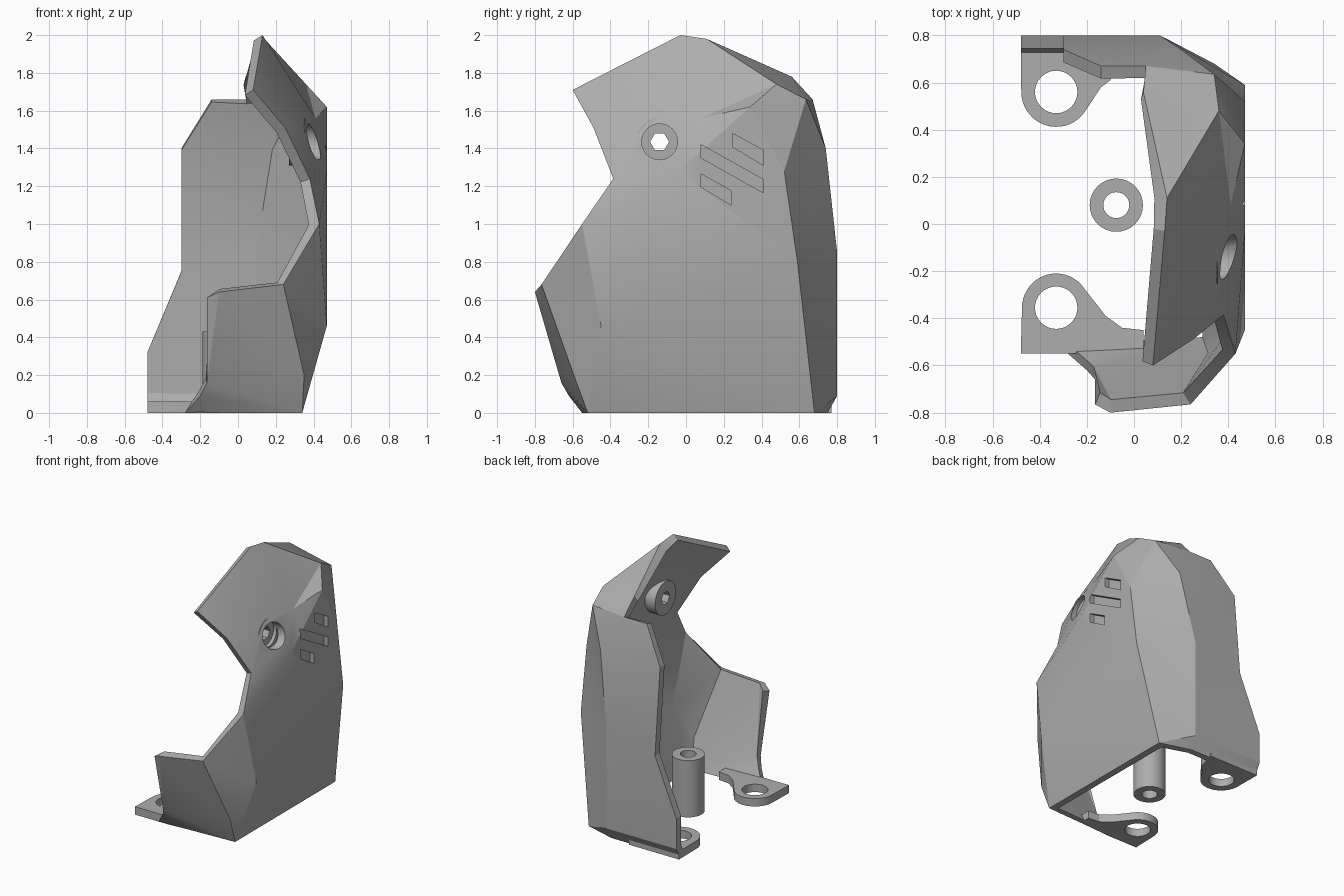
import bpy, bmesh, math
from mathutils import Vector

if "Cube" in bpy.data.objects:
    bpy.data.objects.remove(bpy.data.objects["Cube"])

grey = bpy.data.materials.new("plain_grey")
grey.diffuse_color = (0.42, 0.42, 0.42, 1)
grey.use_nodes = True
grey.node_tree.nodes["Principled BSDF"].inputs["Base Color"].default_value = grey.diffuse_color


def add_object(name, bm):
    mesh = bpy.data.meshes.new(name)
    bm.to_mesh(mesh)
    bm.free()
    mesh.materials.append(grey)
    ob = bpy.data.objects.new(name, mesh)
    bpy.context.collection.objects.link(ob)
    return ob


def prism(name, pts, a, b):
    """Closed prism: 3D outline pts moved by vector a, extruded by vector b."""
    bm = bmesh.new()
    face = bm.faces.new([bm.verts.new(Vector(p) + Vector(a)) for p in pts])
    new = bmesh.ops.extrude_face_region(bm, geom=[face])["geom"]
    bmesh.ops.translate(bm, vec=b, verts=[v for v in new if isinstance(v, bmesh.types.BMVert)])
    # extruding a region may drop the starting cap, so close any open side
    bmesh.ops.holes_fill(bm, edges=[e for e in bm.edges if e.is_boundary], sides=0)
    bmesh.ops.recalc_face_normals(bm, faces=bm.faces)
    return add_object(name, bm)


def arc(cx, cy, r, a0, a1, n):
    return [(cx + r * math.cos(math.radians(a0 + (a1 - a0) * i / n)),
             cy + r * math.sin(math.radians(a0 + (a1 - a0) * i / n))) for i in range(n + 1)]


def z_rod(name, pts, z0, z1):
    return prism(name, [(x, y, 0) for x, y in pts], (0, 0, z0), (0, 0, z1 - z0))


def x_rod(name, pts, x0, x1):
    return prism(name, [(0, y, z) for y, z in pts], (x0, 0, 0), (x1 - x0, 0, 0))


def circle(cx, cy, r, n=32):
    return arc(cx, cy, r, 0, 360, n)[:-1]


def finish(ob, cutters=(), angle=22):
    """Cut, apply the modifiers and smooth the shallow edges."""
    for c in cutters:
        c.hide_render = True
        m = ob.modifiers.new("cut", 'BOOLEAN')
        m.operation, m.solver, m.object = 'DIFFERENCE', 'EXACT', c
    bpy.ops.object.select_all(action='DESELECT')
    ob.select_set(True)
    bpy.context.view_layer.objects.active = ob
    bpy.ops.object.convert(target='MESH')
    bpy.ops.object.shade_smooth_by_angle(angle=math.radians(angle))


# Corner points of the outer skin
P = {
    # front panel and its lower edge
    "A0": (-.165, -.765, .61), "A": (-.10, -.80, .64), "B": (.24, -.765, .68),
    "X1": (-.165, -.66, .16), "X2": (-.20, -.62, .09), "X3": (-.28, -.55, 0),
    "Y": (.35, -.594, .20), "O2": (.34, -.52, 0),
    # open front edge up to the crest
    "C": (.43, -.55, 1.0), "D": (.38, -.385, 1.24), "E": (.25, -.49, 1.51),
    "F": (.08, -.60, 1.71), "G": (.13, -.03, 2.0), "R": (.14, .11, 1.98),
    "J": (.04, .56, 1.78), "J0": (.05, .67, 1.66), "H": (.34, .635, 1.66),
    # side panel
    "H2": (.36, .48, 1.74), "M": (.47, .34, 1.62), "L": (.47, -.04, 1.28),
    "T1": (.36, -.20, 1.53), "T2": (.41, .08, 1.56), "K": (.47, -.45, .46),
    "V": (.47, .52, 1.28), "Q": (.47, .59, .80), "O": (.34, .68, 0),
    # back panel
    "P2": (.20, .74, 1.4), "P3": (.11, .80, .85), "P4": (.11, .80, .09), "P5": (.10, .75, 0),
    "W1": (-.14, .67, 1.66), "W2": (-.30, .74, 1.4), "W3": (-.30, .80, .75),
    "W4": (-.48, .80, .32), "W5": (-.48, .80, .09), "W6": (-.48, .75, 0),
}
PANELS = {
    "front": "A0 A X1|A B Y X1|X1 Y O2|X1 O2 X2|X2 O2 X3",
    "lower_side": "B C K|B K Y|Y K O2|K O O2|K Q O",
    "side": "K L M V Q|C D L|C L K",
    "upper_side": "D E T1|D T1 L|E F T1|F G T1|G R T2 T1|R H2 T2|H2 M T2|T1 T2 L|T2 M L",
    "top": "R J H|R H H2|J J0 H|H2 H M",
    "corner": "H V M|H P2 V|P2 P3 V|P3 Q V|P3 P4 Q|P4 O Q|P4 P5 O",
    "back": "J0 W1 W2 P2|J0 P2 H|W2 W3 P3 P2|W3 W4 W5 P4 P3|W5 W6 P5 P4",
}

# Faceted shell, thickened inwards
bm = bmesh.new()
vert = {k: bm.verts.new(p) for k, p in P.items()}
side = None
for panel in PANELS.values():
    for f in panel.split("|"):
        face = bm.faces.new([vert[k] for k in f.split()])
        if f == "K L M V Q":
            side = face
bmesh.ops.recalc_face_normals(bm, faces=bm.faces)
side.normal_update()
if side.normal.x < 0:
    bmesh.ops.reverse_faces(bm, faces=bm.faces)
shell = add_object("shell", bm)
sol = shell.modifiers.new("wall", 'SOLIDIFY')
sol.thickness, sol.offset, sol.use_even_offset = 0.055, -1, True

# Slanted vents and screw pocket cutters
slots = [[(.08, 1.42), (.41, 1.235), (.41, 1.165), (.08, 1.35)],
         [(.245, 1.48), (.41, 1.39), (.41, 1.31), (.245, 1.41)],
         [(.08, 1.265), (.24, 1.175), (.24, 1.10), (.08, 1.195)]]
vents = [x_rod("vent_cutter", s, .435, .6) for s in slots]
SY, SZ = -.14, 1.435
pocket = x_rod("pocket_cutter", circle(SY, SZ, .095), .33, .7)
bore = x_rod("bore_cutter", circle(SY, SZ, .05, 6), .1, .7)
finish(shell, vents + [pocket, bore])
# keep the bottom rim flat on the ground
for v in shell.data.vertices:
    if v.co.z < .035:
        v.co.z = 0

# Screw boss behind the pocket
boss = x_rod("screw_boss", circle(SY, SZ, .125), .27, .355)
finish(boss, [pocket, bore])

# Hollow post
post = z_rod("post", circle(-.075, .08, .113), 0, .43)
post_hole = z_rod("post_hole_cutter", circle(-.075, .08, .055), -.1, .6)
finish(post, [post_hole])

# Mounting tabs with holes
back_pts = [(-.48, .77)] + arc(-.33, .56, .148, 180, 325, 18) + [(-.14, .58), (-.10, .61), (-.06, .77)]
front_pts = [(-.48, -.55)] + arc(-.33, -.355, .145, 180, 45, 18) + \
    [(-.12, -.39), (-.05, -.44), (.04, -.45), (.04, -.53), (-.20, -.55)]
for name, pts, cy in (("back_tab", back_pts, .56), ("front_tab", front_pts, -.355)):
    tab = z_rod(name, pts, 0, .06)
    finish(tab, [z_rod(name + "_hole_cutter", circle(-.33, cy, .09), -.1, .2)])

# Remove the used cutters
for ob in [o for o in bpy.data.objects if o.name.split(".")[0].endswith("cutter")]:
    bpy.data.objects.remove(ob)
